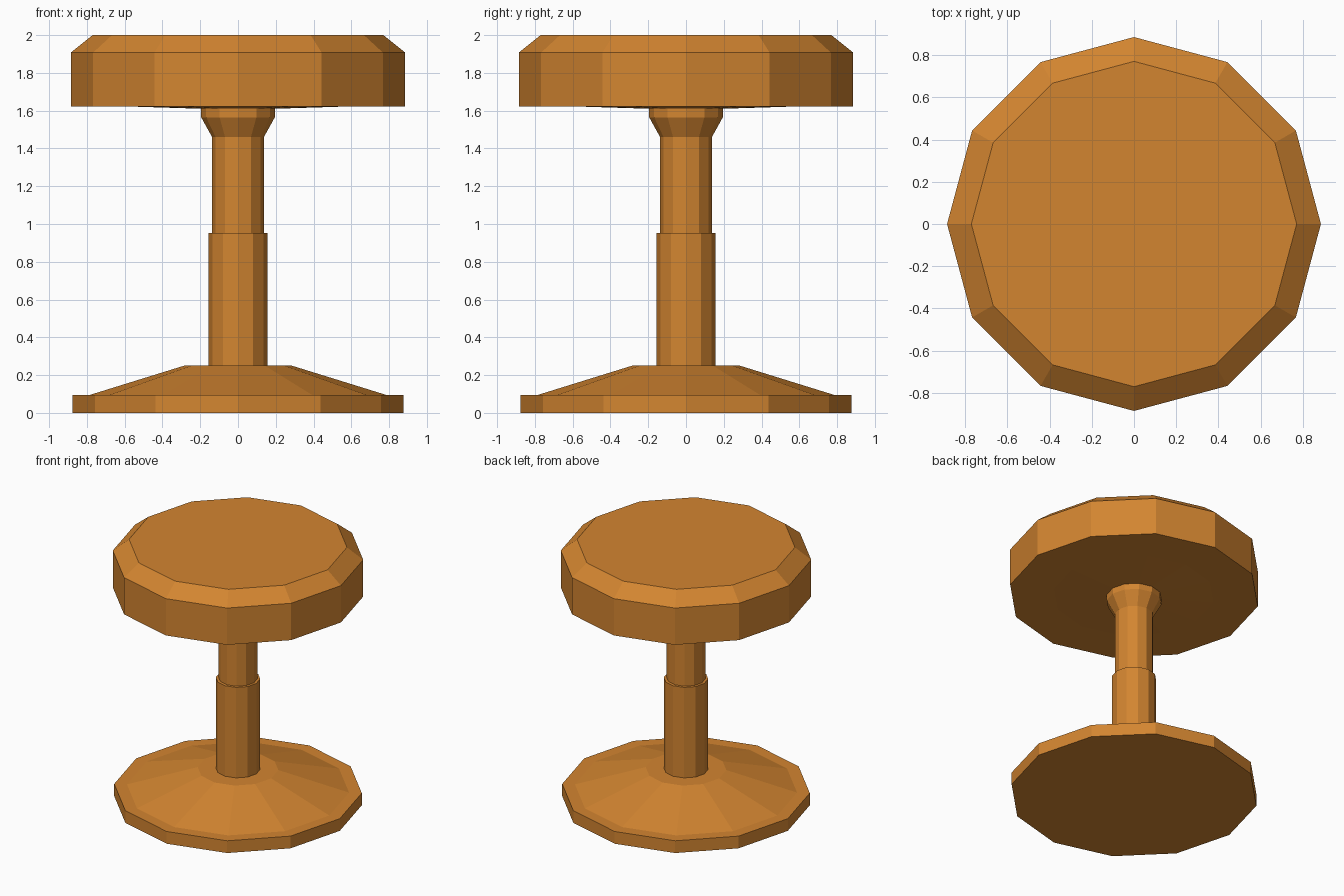
import bpy
import bmesh
from math import cos, sin, pi

cube = bpy.data.objects.get("Cube")
if cube:
    bpy.data.objects.remove(cube, do_unlink=True)

SIDES = 12

# One warm wood colour for every part
wood = bpy.data.materials.new("warm_wood")
wood.use_nodes = True
wood.diffuse_color = (0.65, 0.235, 0.03, 1)
wood.node_tree.nodes["Principled BSDF"].inputs["Base Color"].default_value = wood.diffuse_color


def turned_part(name, profile):
    """Closed faceted solid from (radius, height) rings, bottom to top."""
    bm = bmesh.new()
    rings = [[bm.verts.new((r * cos(2 * pi * i / SIDES), r * sin(2 * pi * i / SIDES), z))
              for i in range(SIDES)] for r, z in profile]
    for low, high in zip(rings, rings[1:]):
        for i in range(SIDES):
            j = (i + 1) % SIDES
            bm.faces.new((low[i], low[j], high[j], high[i]))
    bm.faces.new(rings[0][::-1])
    bm.faces.new(rings[-1])
    mesh = bpy.data.meshes.new(name)
    bm.to_mesh(mesh)
    bm.free()
    mesh.materials.append(wood)
    obj = bpy.data.objects.new(name, mesh)
    bpy.context.collection.objects.link(obj)
    return obj


# Floor plate with a flat rim and a sloping cone
turned_part("base", [(0.875, 0), (0.875, 0.095), (0.785, 0.095), (0.285, 0.25)])

# Wider lower sleeve
turned_part("lower_column", [(0.157, 0.24), (0.157, 0.953)])

# Slimmer post flaring out beneath the seat
turned_part("upper_column", [(0.137, 0.94), (0.137, 1.46), (0.195, 1.565), (0.195, 1.615)])

# Seat cushion with bevelled top edge and shallow conical underside
turned_part("seat", [(0.19, 1.61), (0.57, 1.622), (0.885, 1.622),
                     (0.885, 1.908), (0.77, 2.0)])
